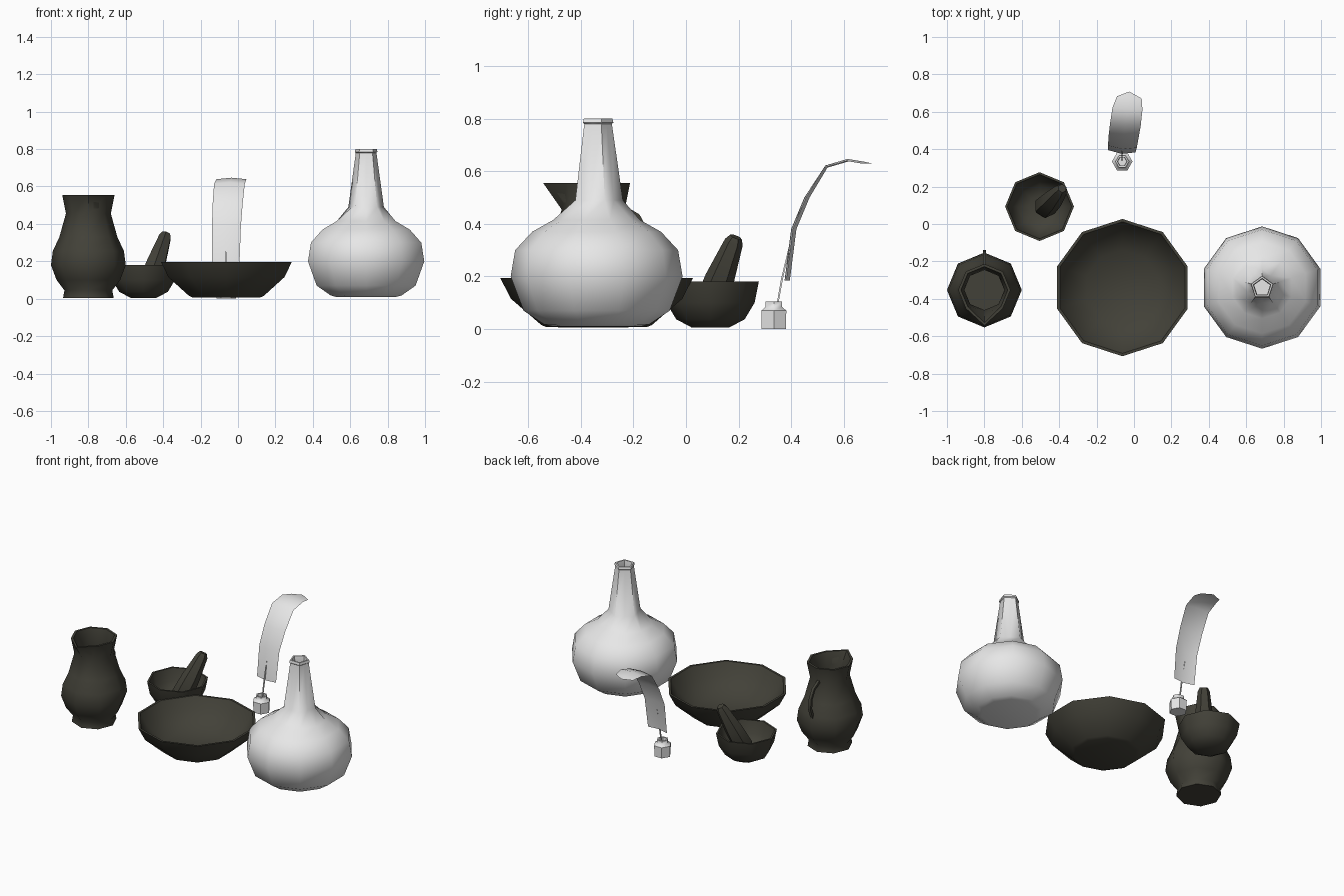
import bpy, bmesh, math
from mathutils import Vector

if "Cube" in bpy.data.objects:
    bpy.data.objects.remove(bpy.data.objects["Cube"])


def material(name, rgb):
    m = bpy.data.materials.new(name)
    m.diffuse_color = (*rgb, 1)
    m.use_nodes = True
    m.node_tree.nodes["Principled BSDF"].inputs["Base Color"].default_value = m.diffuse_color
    return m


DARK = material("dark_clay", (0.055, 0.053, 0.040))
LIGHT = material("pale_grey", (0.8, 0.8, 0.8))


def finish(bm, name, mat, angle=50, closed=True):
    if closed:
        bmesh.ops.recalc_face_normals(bm, faces=bm.faces)
    me = bpy.data.meshes.new(name)
    bm.to_mesh(me)
    bm.free()
    me.materials.append(mat)
    me.shade_smooth()
    me.set_sharp_from_angle(angle=math.radians(angle))
    ob = bpy.data.objects.new(name, me)
    bpy.context.collection.objects.link(ob)
    return ob


def skin(bm, rings):
    """Join successive vertex rings and cap both ends."""
    n = len(rings[0])
    for a, b in zip(rings, rings[1:]):
        for i in range(n):
            j = (i + 1) % n
            bm.faces.new((a[i], a[j], b[j], b[i]))
    bm.faces.new(rings[0])
    bm.faces.new(rings[-1])


def lathe(name, centre, profile, n, mat, shape=None, start=90):
    """Turn a (radius, z) profile; shape(point, i, row) may adjust each vertex."""
    bm = bmesh.new()
    rings = []
    for row, (r, z) in enumerate(profile):
        ring = []
        for i in range(n):
            a = math.radians(start) + math.tau * i / n
            p = Vector((r * math.cos(a), r * math.sin(a), z))
            if shape:
                p = shape(p, i, row)
            ring.append(bm.verts.new(p + Vector((*centre, 0))))
        rings.append(ring)
    skin(bm, rings)
    return finish(bm, name, mat)


def tube(name, path, radii, n, mat):
    bm = bmesh.new()
    pts = [Vector(p) for p in path]
    rings = []
    for k, p in enumerate(pts):
        t = (pts[min(k + 1, len(pts) - 1)] - pts[max(k - 1, 0)]).normalized()
        u = Vector((1, 0, 0))
        u = (u - t * u.dot(t)).normalized()
        v = t.cross(u)
        rings.append([bm.verts.new(p + radii[k] * (u * math.cos(a) + v * math.sin(a)))
                      for a in (math.tau * (i + 0.5) / n for i in range(n))])
    skin(bm, rings)
    return finish(bm, name, mat)


# Pitcher, with the front of the rim pulled out as a spout
PITCHER = [(0.135, 0.005), (0.128, 0.045), (0.17, 0.1), (0.2, 0.18), (0.19, 0.255), (0.155, 0.33),
           (0.12, 0.455), (0.14, 0.555), (0.125, 0.555), (0.107, 0.455), (0.14, 0.33),
           (0.18, 0.18), (0.11, 0.03)]


def spout(p, i, row):
    if i == 4 and row in (7, 8):
        p.y -= 0.05
    return p


lathe("pitcher_body", (-0.8, -0.353), PITCHER, 8, DARK, spout)
tube("pitcher_handle", [(-0.8, -0.353 + y, z) for y, z in
                        ((0.11, 0.465), (0.17, 0.43), (0.2, 0.375), (0.205, 0.31), (0.17, 0.22))],
     [0.012] * 5, 4, DARK)

# Mortar and pestle
lathe("mortar", (-0.505, 0.093),
      [(0.07, 0.005), (0.13, 0.037), (0.168, 0.1), (0.184, 0.18), (0.172, 0.18),
       (0.153, 0.1), (0.115, 0.05), (0.06, 0.03)], 8, DARK)
tube("pestle", [(-0.488, 0.075, 0.045), (-0.475, 0.09, 0.085), (-0.437, 0.128, 0.19),
                (-0.39, 0.182, 0.33), (-0.384, 0.19, 0.35)],
     [0.04, 0.062, 0.056, 0.036, 0.024], 6, DARK)

# Wide bowl
lathe("bowl", (-0.062, -0.34),
      [(0.19, 0.007), (0.21, 0.015), (0.326, 0.115), (0.367, 0.195), (0.352, 0.195),
       (0.31, 0.12), (0.2, 0.035)], 10, DARK)

# Flask: ten-sided body narrowing into a five-sided neck
FLASK = [(0.17, 0.01), (0.2, 0.018), (0.278, 0.07), (0.327, 0.2), (0.31, 0.3), (0.245, 0.37),
         (0.165, 0.415), (0.1, 0.49), (0.058, 0.78), (0.064, 0.785), (0.06, 0.8),
         (0.05, 0.8), (0.045, 0.77), (0.07, 0.5)]


def pentagon_neck(p, i, row):
    if row >= 7 and i % 2:
        k = math.cos(math.pi / 5)
        p.x *= k
        p.y *= k
    return p


lathe("flask", (0.685, -0.34), FLASK, 10, LIGHT, pentagon_neck)

# Inkwell
lathe("inkwell", (-0.063, 0.334),
      [(0.053, 0.0), (0.055, 0.07), (0.036, 0.084), (0.036, 0.104), (0.026, 0.104),
       (0.024, 0.06)], 6, LIGHT, start=0)

# Quill: thin shaft and a bent, slightly creased vane
tube("quill_shaft", [(-0.065, 0.34, 0.05), (-0.064, 0.365, 0.19), (-0.066, 0.395, 0.32)],
     [0.004, 0.005, 0.003], 4, LIGHT)
VANE = [(-0.065, 0.375, 0.185, 0.073), (-0.062, 0.4, 0.38, 0.077), (-0.056, 0.45, 0.50, 0.08),
        (-0.046, 0.53, 0.622, 0.082), (-0.035, 0.615, 0.647, 0.08), (-0.025, 0.675, 0.637, 0.066)]
bm = bmesh.new()
rows = []
for k, (x, y, z, w) in enumerate(VANE):
    drop = 0.008 if k > 2 else 0
    back = 0.002 if k > 2 else 0.014
    rows.append([bm.verts.new((x - w, y + back + 0.006, z - drop)),
                 bm.verts.new((x, y, z)),
                 bm.verts.new((x + w, y + back - 0.006, z - drop))])
for a, b in zip(rows, rows[1:]):
    for i in (0, 1):
        bm.faces.new((a[i], a[i + 1], b[i + 1], b[i]))
tip = bm.verts.new((-0.025, 0.708, 0.63))
for i in (0, 1):
    bm.faces.new((rows[-1][i], rows[-1][i + 1], tip))
finish(bm, "quill_vane", LIGHT, 60, closed=False)
